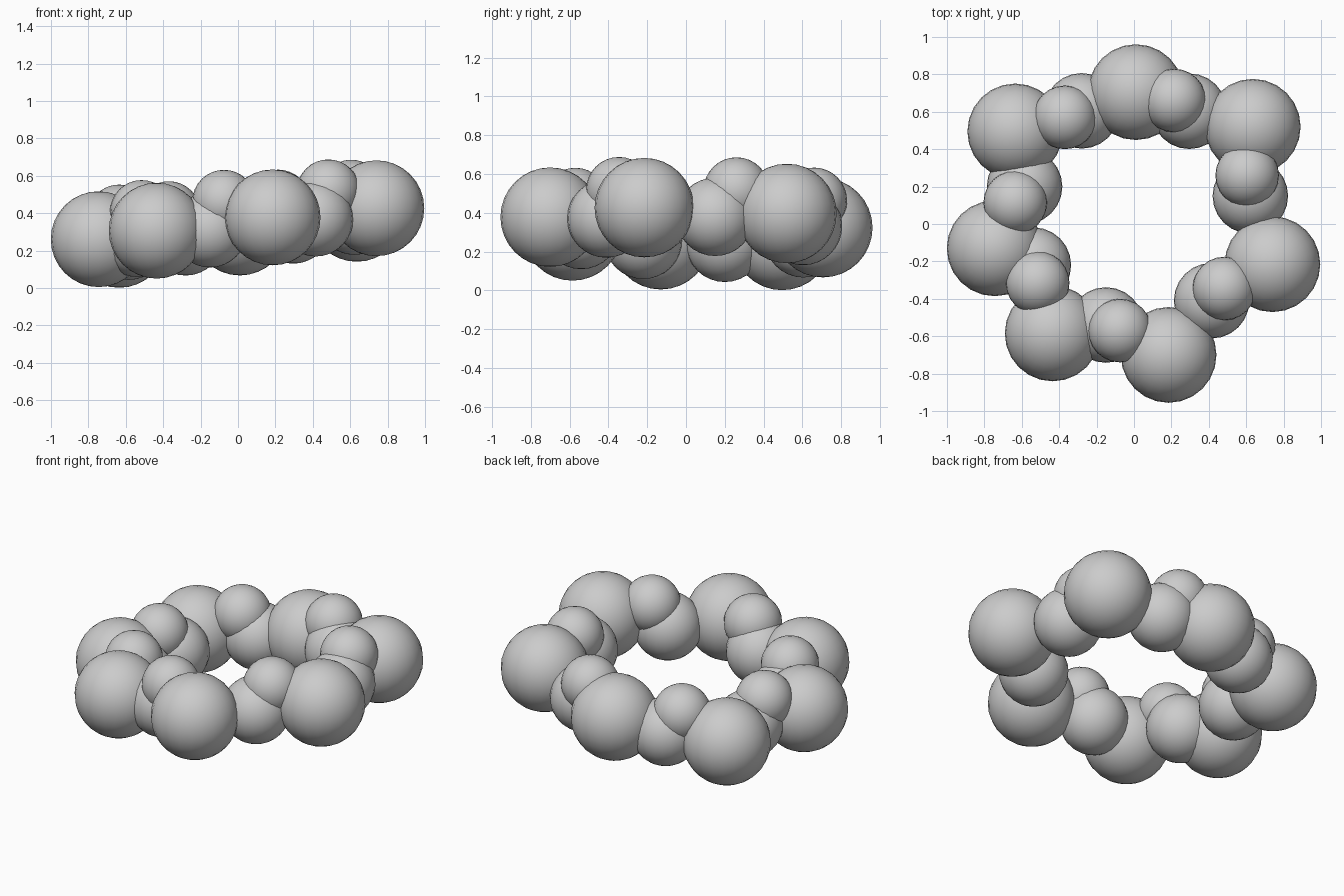
import bpy

if "Cube" in bpy.data.objects:
    bpy.data.objects.remove(bpy.data.objects["Cube"])


def ring_height(x, y):
    """Height of the gently tilted ring plane."""
    return 0.34 + 0.11 * x - 0.025 * y


def ball(name, x, y, radius, lift):
    bpy.ops.mesh.primitive_uv_sphere_add(
        segments=24, ring_count=16, radius=radius,
        location=(x, y, ring_height(x, y) + lift))
    obj = bpy.context.object
    obj.name = name
    bpy.ops.object.shade_smooth()


# Each layer of the bead ring: radius, lift off the plane, plan positions
layers = {
    # Large outer beads
    "large_bead": (0.256, 0.0, [
        (0.01, 0.705), (0.635, 0.52), (0.74, -0.215), (0.185, -0.70),
        (-0.435, -0.585), (-0.745, -0.13), (-0.635, 0.495)]),
    # Medium beads linking the large ones
    "link_bead": (0.202, -0.025, [
        (0.295, 0.603), (0.622, 0.15), (0.415, -0.41), (-0.15, -0.54),
        (-0.538, -0.22), (-0.585, 0.20), (-0.28, 0.605)]),
    # Small beads on top of the links
    "top_bead": (0.17, 0.116, [
        (0.215, 0.66), (0.605, 0.26), (0.483, -0.345), (-0.075, -0.57),
        (-0.515, -0.315), (-0.635, 0.115), (-0.37, 0.57)]),
}

for name, (radius, lift, spots) in layers.items():
    for i, (x, y) in enumerate(spots, 1):
        ball(f"{name}_{i}", x, y, radius, lift)
